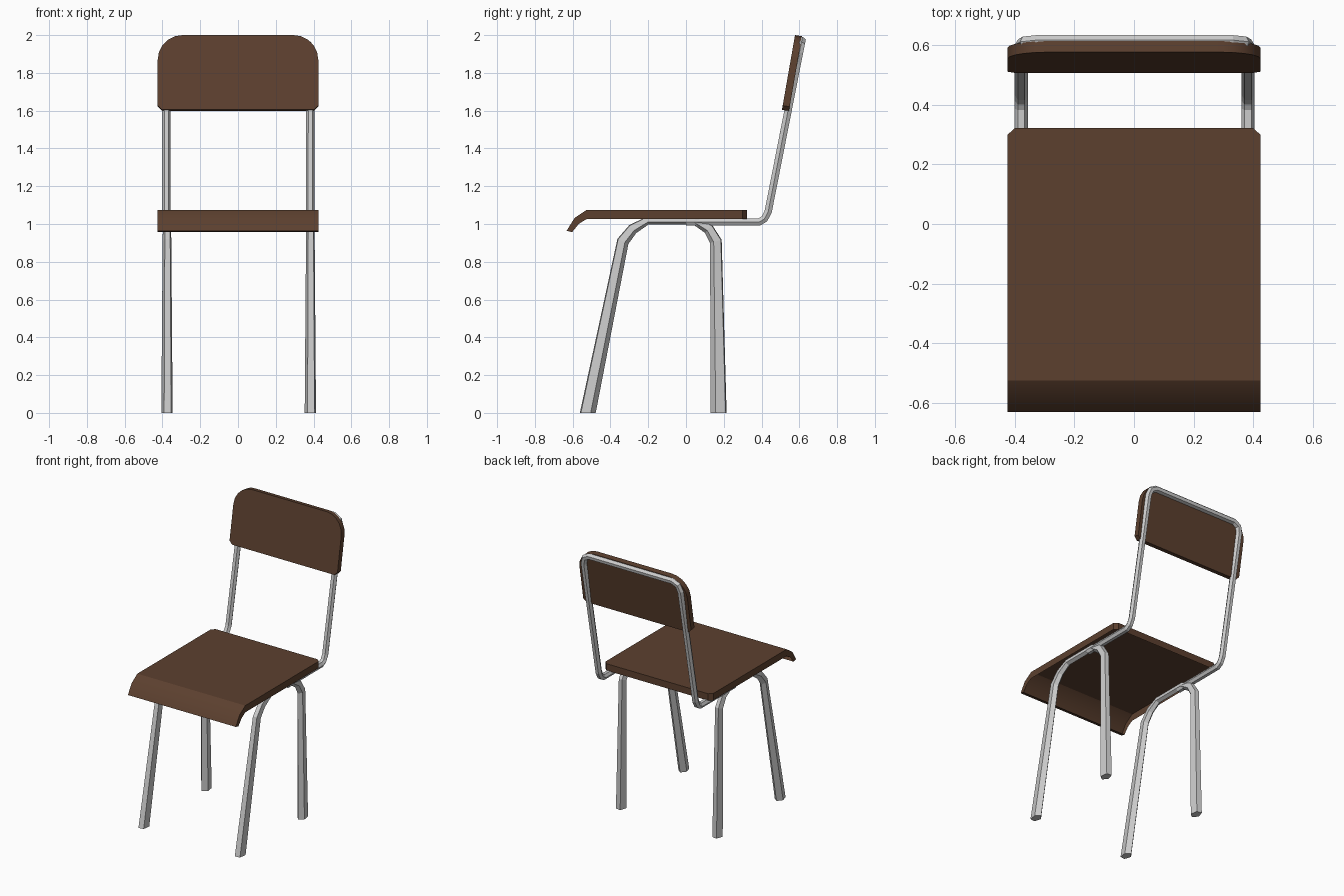
import bpy, bmesh, math
from mathutils import Vector

if "Cube" in bpy.data.objects:
    bpy.data.objects.remove(bpy.data.objects["Cube"])

wood = bpy.data.materials.new("brown_wood")
wood.diffuse_color = (0.107, 0.051, 0.028, 1)
wood.use_nodes = True
wood.node_tree.nodes["Principled BSDF"].inputs["Base Color"].default_value = wood.diffuse_color


def add_mesh(name, bm, mat=None, smooth=None):
    bmesh.ops.recalc_face_normals(bm, faces=bm.faces)
    me = bpy.data.meshes.new(name)
    bm.to_mesh(me)
    bm.free()
    ob = bpy.data.objects.new(name, me)
    bpy.context.collection.objects.link(ob)
    if mat:
        me.materials.append(mat)
    if smooth:
        bpy.ops.object.select_all(action='DESELECT')
        bpy.context.view_layer.objects.active = ob
        ob.select_set(True)
        bpy.ops.object.shade_smooth_by_angle(angle=math.radians(smooth))
    return ob


def skin(bm, rings, closed):
    # bridge consecutive rings of vertices with quads
    for a, b in zip(rings, rings[1:]):
        n = len(a)
        for i in range(n if closed else n - 1):
            j = (i + 1) % n
            bm.faces.new((a[i], a[j], b[j], b[i]))


# Seat: thin shell, open underneath, with a rolled front lip
# rows: half width, top (y, z), bottom (y, z)
rows = [
    (0.400, 0.322, 1.075, 0.322, 1.027),
    (0.425, 0.300, 1.075, 0.300, 1.027),
    (0.425, -0.525, 1.075, -0.525, 1.027),
    (0.425, -0.590, 1.032, -0.567, 1.001),
    (0.425, -0.632, 0.964, -0.603, 0.957),
]
bm = bmesh.new()
rings = []
for w, yt, zt, yb, zb in rows:
    pts = [(-w, yb, zb), (-w, yt, zt), (w, yt, zt), (w, yb, zb)]
    rings.append([bm.verts.new(p) for p in pts])
skin(bm, rings, False)
bm.faces.new(rings[0])
bm.faces.new(rings[-1])
add_mesh("seat", bm, wood, 30)

# Backrest: tilted panel with rounded top corners and clipped lower corners
W, Z0, Z1, R, C = 0.425, 1.605, 2.0, 0.13, 0.022
half = [(W - C, Z0), (W, Z0 + C)]
for k in range(6):
    a = math.radians(18 * k)
    half.append((W - R + R * math.cos(a), Z1 - R + R * math.sin(a)))
outline = half + [(-x, z) for x, z in reversed(half)]
bm = bmesh.new()
layers = []
for y0, dz in ((0.508, 0.0), (0.545, -0.006)):
    layers.append([bm.verts.new((x, y0 + 0.175 * (z - Z0), z + dz)) for x, z in outline])
skin(bm, layers, True)
for ring in layers:
    bm.faces.new(ring)
add_mesh("backrest", bm, wood, 30)

# Leg arches: five-sided tapered tubes, one front and one rear leg each
# y, z, half width in x, half depth along the arch
arch = [
    (-0.520, 0.000, 0.030, 0.042),
    (-0.334, 0.908, 0.023, 0.032),
    (-0.282, 0.973, 0.022, 0.028),
    (-0.205, 1.017, 0.021, 0.021),
    (0.045, 1.017, 0.021, 0.021),
    (0.120, 0.973, 0.022, 0.028),
    (0.158, 0.908, 0.023, 0.032),
    (0.173, 0.000, 0.030, 0.042),
]
# the same arch is placed on both sides, its section turned a little
for x0, label in ((-0.376, "left"), (0.383, "right")):
    bm = bmesh.new()
    rings = []
    for i, (y, z, hx, hd) in enumerate(arch):
        p = Vector((0, y, z))
        dirs = []
        if i > 0:
            dirs.append((p - Vector((0, *arch[i - 1][:2]))).normalized())
        if i < len(arch) - 1:
            dirs.append((Vector((0, *arch[i + 1][:2])) - p).normalized())
        t = sum(dirs, Vector()).normalized()
        n = Vector((0, -t.z, t.y))
        if len(dirs) == 1:
            n = Vector((0, -math.copysign(1, t.z), 0))  # feet cut flat on the floor
        ring = []
        for k in range(5):
            a = math.radians(48 + 72 * k)
            q = p + n * (hd * (math.sin(a) + 0.065) / 0.93)
            ring.append(bm.verts.new((x0 + hx * (math.cos(a) + 0.032) / 0.946, q.y, q.z)))
        rings.append(ring)
    skin(bm, rings, True)
    bm.faces.new(rings[0])
    bm.faces.new(rings[-1])
    add_mesh(label + "_leg_arch", bm)

# Back frame: one bent six-sided tube from the seat rails up around the backrest
right = [
    (0.381, 0.000, 1.011), (0.381, 0.388, 1.011), (0.381, 0.415, 1.027),
    (0.381, 0.435, 1.065), (0.381, 0.600, 1.905), (0.367, 0.609, 1.950),
    (0.327, 0.613, 1.970),
]
path = right + [(-x, y, z) for x, y, z in reversed(right)]
cu = bpy.data.curves.new("back_frame", 'CURVE')
cu.dimensions = '3D'
cu.bevel_depth = 0.0225
cu.bevel_resolution = 1
cu.use_fill_caps = True
sp = cu.splines.new('POLY')
sp.points.add(len(path) - 1)
for pt, co in zip(sp.points, path):
    pt.co = (co[0] + 0.002, co[1], co[2], 1)
sp.use_smooth = False
frame = bpy.data.objects.new("back_frame", cu)
bpy.context.collection.objects.link(frame)
bpy.ops.object.select_all(action='DESELECT')
bpy.context.view_layer.objects.active = frame
frame.select_set(True)
bpy.ops.object.convert(target='MESH')
